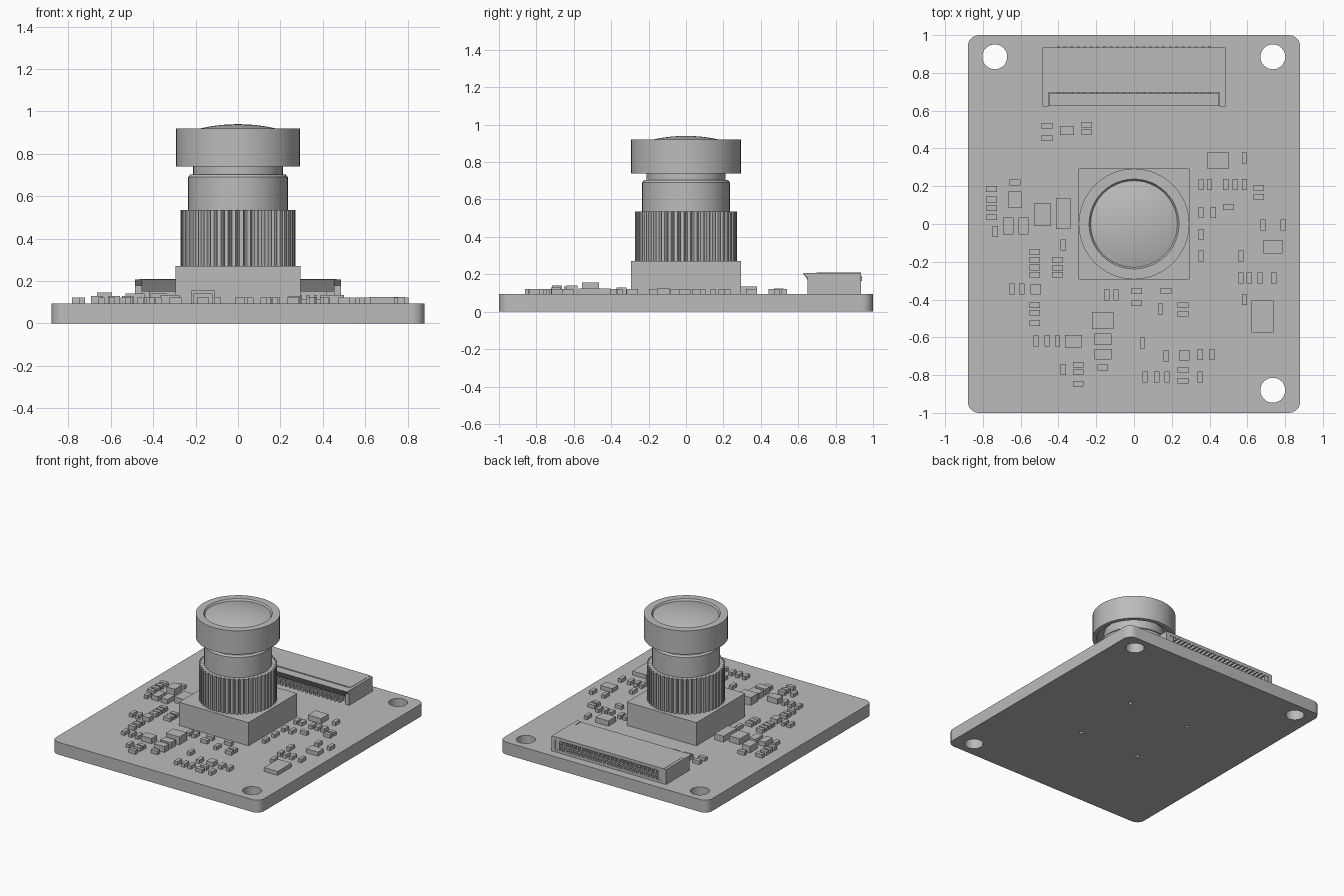
import bpy
import bmesh
from math import cos, sin, pi, radians
from mathutils import Matrix, Vector

cube = bpy.data.objects.get("Cube")
if cube:
    bpy.data.objects.remove(cube, do_unlink=True)

grey = bpy.data.materials.new("plain grey")
grey.use_nodes = True
tone = (0.5, 0.5, 0.5, 1)
grey.diffuse_color = tone
grey.node_tree.nodes["Principled BSDF"].inputs["Base Color"].default_value = tone

BOARD_TOP = 0.095


def finish(bm, name, smooth=False):
    """Turn a bmesh into a named object."""
    bmesh.ops.recalc_face_normals(bm, faces=bm.faces)
    mesh = bpy.data.meshes.new(name)
    bm.to_mesh(mesh)
    bm.free()
    mesh.materials.append(grey)
    obj = bpy.data.objects.new(name, mesh)
    bpy.context.collection.objects.link(obj)
    if smooth:
        bpy.ops.object.select_all(action="DESELECT")
        obj.select_set(True)
        bpy.context.view_layer.objects.active = obj
        bpy.ops.object.shade_smooth_by_angle(angle=radians(30))
    return obj


def add_box(bm, x, y, width, depth, bottom, top):
    """Add a box given by its middle, its size and its two heights."""
    place = Matrix.Translation((x, y, (bottom + top) / 2))
    size = Matrix.Diagonal((width, depth, top - bottom, 1))
    return bmesh.ops.create_cube(bm, size=1, matrix=place @ size)["verts"]


def add_prism(bm, outline, offset):
    """Sweep a closed outline of points along an offset."""
    face = bm.faces.new([bm.verts.new(p) for p in outline])
    swept = bmesh.ops.extrude_face_region(bm, geom=[face], use_keep_orig=True)
    moved = [g for g in swept["geom"] if isinstance(g, bmesh.types.BMVert)]
    bmesh.ops.translate(bm, verts=moved, vec=Vector(offset))


def lathe(name, profile, sides=48):
    """Revolve (radius, height) points around the z axis."""
    bm = bmesh.new()
    rings = []
    for radius, height in profile:
        count = sides if radius > 0 else 1
        rings.append([bm.verts.new((radius * cos(2 * pi * i / sides),
                                    radius * sin(2 * pi * i / sides), height))
                      for i in range(count)])
    for low, high in zip(rings, rings[1:]):
        for i in range(sides):
            j = (i + 1) % sides
            corners = [low[i % len(low)], low[j % len(low)],
                       high[j % len(high)], high[i % len(high)]]
            bm.faces.new(list(dict.fromkeys(corners)))
    return finish(bm, name, smooth=True)


# Circuit board with rounded corners
bm = bmesh.new()
add_box(bm, 0, 0, 1.76, 2, 0, BOARD_TOP)
upright = [e for e in bm.edges if abs(e.verts[0].co.z - e.verts[1].co.z) > 0.01]
bmesh.ops.bevel(bm, geom=upright, offset=0.06, segments=6, profile=0.5, affect="EDGES")
board = finish(bm, "circuit_board", smooth=True)

# Screw holes in three corners and four pin holes under the lens mount
holes = [(-0.737, 0.885, 0.066), (0.735, 0.885, 0.066), (0.735, -0.88, 0.066)]
holes += [(sx * 0.26, sy * 0.27, 0.013) for sx in (-1, 1) for sy in (-1, 1)]
bm = bmesh.new()
for x, y, radius in holes:
    bmesh.ops.create_cone(bm, cap_ends=True, segments=32, radius1=radius,
                          radius2=radius, depth=1, matrix=Matrix.Translation((x, y, 0)))
cutter = finish(bm, "hole_cutter")
cutter.hide_render = True
cut = board.modifiers.new("holes", "BOOLEAN")
cut.object = cutter
cut.solver = "EXACT"
bpy.ops.object.select_all(action="DESELECT")
board.select_set(True)
bpy.context.view_layer.objects.active = board
bpy.ops.object.modifier_apply(modifier=cut.name)
bpy.data.objects.remove(cutter, do_unlink=True)

# Square lens mount
bm = bmesh.new()
add_box(bm, 0, 0, 0.588, 0.588, BOARD_TOP, 0.272)
finish(bm, "lens_mount")

# Ribbed focus ring
TEETH = 48
bm = bmesh.new()
outline = []
for tooth in range(TEETH):
    for step, radius in ((0, 0.255), (0.2, 0.272), (0.7, 0.272), (0.9, 0.255)):
        a = 2 * pi * (tooth + step) / TEETH
        outline.append((radius * cos(a), radius * sin(a), 0.27))
add_prism(bm, outline, (0, 0, 0.266))
finish(bm, "focus_ring")

# Lens barrel, hollow cap and domed glass
lathe("lens_barrel", [(0, 0.53), (0.235, 0.53), (0.235, 0.69), (0.225, 0.703),
                      (0.212, 0.703), (0.212, 0.8), (0, 0.8)])
lathe("lens_cap", [(0, 0.78), (0.262, 0.78), (0.262, 0.74), (0.293, 0.74), (0.293, 0.92),
                   (0.238, 0.92), (0.225, 0.9), (0, 0.9)])
DOME_R, DOME_TOP = 0.81, 0.94
dome = [(0.23 * i / 8) for i in range(8, -1, -1)]
lathe("lens_glass", [(r, DOME_TOP - DOME_R + (DOME_R ** 2 - r * r) ** 0.5) for r in dome])

# Ribbon connector: end walls with a sloped front, floor, roof and inner wall
bm = bmesh.new()
for left, width in ((-0.485, 0.032), (0.453, 0.032)):
    side = [(0.65, BOARD_TOP), (0.935, BOARD_TOP), (0.935, 0.208),
            (0.622, 0.208), (0.65, 0.18)]
    add_prism(bm, [(left, y, z) for y, z in side], (width, 0, 0))
add_box(bm, 0, 0.815, 0.93, 0.24, BOARD_TOP, 0.115)
add_box(bm, 0, 0.816, 0.93, 0.238, 0.185, 0.21)
add_box(bm, 0, 0.74, 0.93, 0.05, 0.11, 0.19)
for sx in (-1, 1):
    add_box(bm, sx * 0.437, 0.82, 0.04, 0.225, 0.11, 0.19)
finish(bm, "connector_body")

# Connector latch with a slope that faces down
bm = bmesh.new()
latch = [(0.625, 0.206), (0.692, 0.206), (0.692, 0.15), (0.665, 0.15)]
add_prism(bm, [(-0.45, y, z) for y, z in latch], (0.9, 0, 0))
finish(bm, "connector_latch")

# Connector contacts, seen at the front and the back
bm = bmesh.new()
PINS = 24
for i in range(PINS):
    x = -0.4 + 0.8 * i / (PINS - 1)
    add_box(bm, x, 0.81, 0.014, 0.25, 0.11, 0.135)
    add_box(bm, x, 0.85, 0.014, 0.18, 0.165, 0.19)
    add_box(bm, x, 0.68, 0.014, 0.06, BOARD_TOP, 0.125)
finish(bm, "connector_contacts")

# Small chips lying across, in columns: x, then each y
across = [
    (-.755, .185, .13, .085, .035), (-.63, .22), (-.405, -.19, -.235, -.268),
    (-.525, -.15, -.19, -.23, -.268), (-.525, -.43, -.47, -.525),
    (-.295, -.745, -.785, -.845), (-.165, -.76), (.015, -.355, -.42),
    (.17, -.355), (.26, -.43, -.475), (.26, -.775, -.83), (.5, .09),
    (.66, .19, .145), (-.46, .52, .455), (-.25, .525, .485),
]
# Small chips standing lengthwise, in rows: y, then each x
along = [
    (-.04, -.735), (-.11, -.375), (-.345, -.645, -.595), (-.62, -.52, -.46, -.405),
    (-.77, -.375), (-.375, -.145, -.095), (-.45, .14), (-.63, .045), (-.7, .17),
    (-.69, .35, .415), (-.81, .06, .12, .175, .35), (-.4, .585),
    (-.285, .565, .61, .665, .74), (-.005, .685, .79), (-.17, .355, .565),
    (-.055, .355), (.06, .355, .42), (.21, .355, .4, .485, .535, .585), (.35, .585),
]
bm = bmesh.new()
for x, *places in across:
    for y in places:
        add_box(bm, x, y, 0.057, 0.03, BOARD_TOP - 0.005, 0.122)
for y, *places in along:
    for x in places:
        add_box(bm, x, y, 0.028, 0.058, BOARD_TOP - 0.005, 0.122)
finish(bm, "small_chips")

# Larger chips: x, y, width, depth, top height
large = [
    (-.63, .13, .07, .09, .145), (-.665, -.01, .055, .09, .13),
    (-.585, -.01, .055, .09, .13), (-.485, .05, .09, .115, .14),
    (-.375, .055, .075, .165, .14), (-.52, -.345, .055, .055, .13),
    (-.32, -.62, .09, .065, .135), (-.165, -.51, .115, .09, .155),
    (-.165, -.61, .09, .06, .14), (-.165, -.69, .09, .055, .14),
    (.265, -.695, .055, .055, .13), (.68, -.49, .115, .17, .125),
    (.735, -.12, .1, .07, .125), (.445, .335, .11, .09, .135),
    (-.355, .495, .075, .05, .125),
]
bm = bmesh.new()
for x, y, width, depth, top in large:
    add_box(bm, x, y, width, depth, BOARD_TOP - 0.005, top)
finish(bm, "large_chips")
